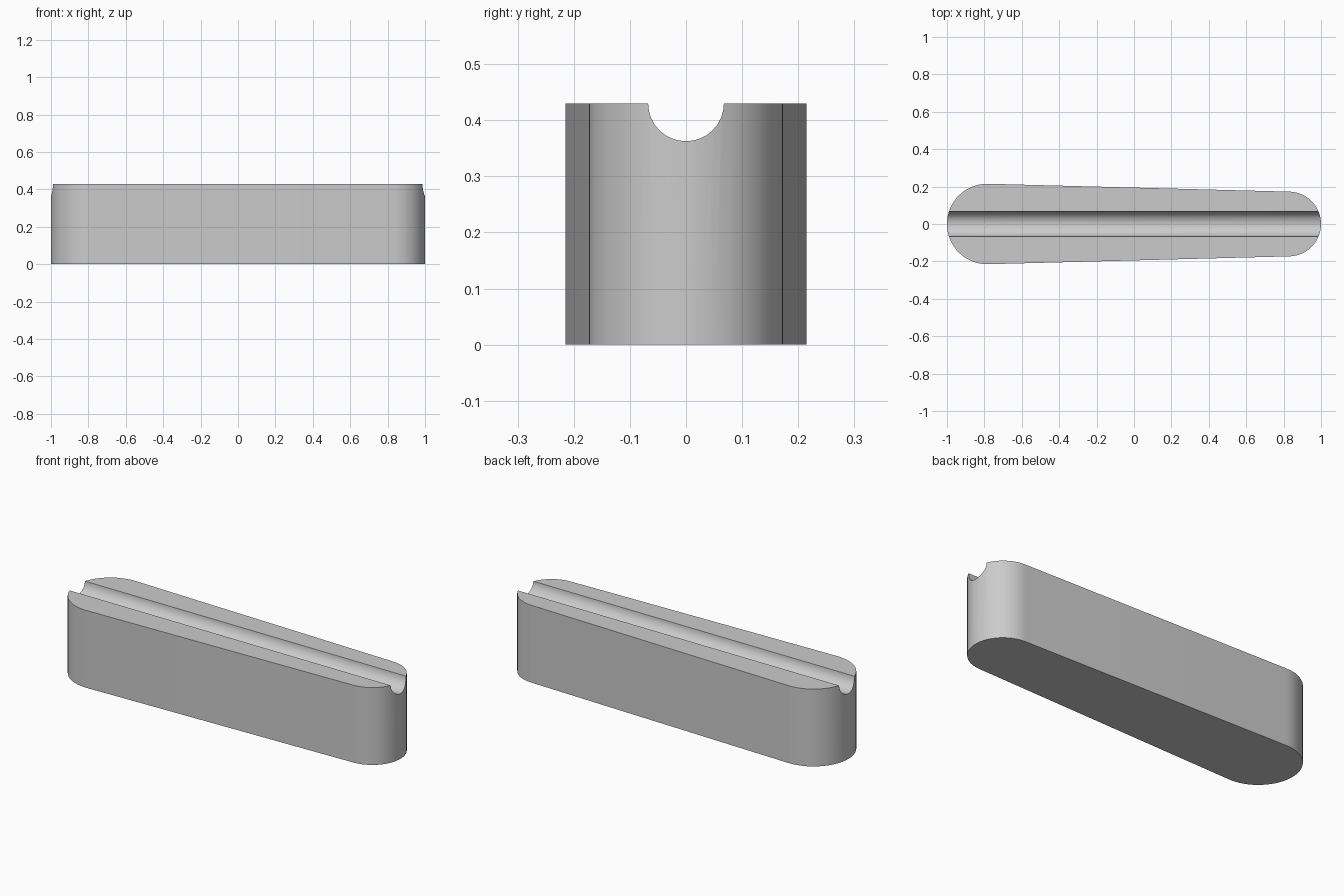
import bpy
import bmesh
from math import asin, cos, pi, sin, radians

HEIGHT = 0.43
BIG_R, SMALL_R = 0.215, 0.173      # rounded end radii
GROOVE_R = 0.0675
STEPS = 32

cube = bpy.data.objects.get("Cube")
if cube:
    bpy.data.objects.remove(cube, do_unlink=True)

grey = bpy.data.materials.new("plain grey")
grey.use_nodes = True
colour = (0.6, 0.6, 0.6, 1)
grey.diffuse_color = colour
grey.node_tree.nodes["Principled BSDF"].inputs["Base Color"].default_value = colour


def arc(cx, cy, r, start, end):
    """Points along a circular arc."""
    angles = [start + (end - start) * i / STEPS for i in range(STEPS + 1)]
    return [(cx + r * cos(a), cy + r * sin(a)) for a in angles]


def prism(name, points, to_3d, offset):
    """Extrude a closed outline into a solid."""
    bm = bmesh.new()
    face = bm.faces.new([bm.verts.new(to_3d(*p)) for p in points])
    new = bmesh.ops.extrude_face_region(bm, geom=[face])["geom"]
    bmesh.ops.translate(bm, vec=offset,
                        verts=[v for v in new if isinstance(v, bmesh.types.BMVert)])
    bmesh.ops.recalc_face_normals(bm, faces=bm.faces)
    mesh = bpy.data.meshes.new(name)
    bm.to_mesh(mesh)
    bm.free()
    mesh.materials.append(grey)
    obj = bpy.data.objects.new(name, mesh)
    bpy.context.collection.objects.link(obj)
    return obj


# Tapered block: two round ends joined by tangent sides
big_x, small_x = BIG_R - 1, 1 - SMALL_R
tilt = pi / 2 - asin((BIG_R - SMALL_R) / (small_x - big_x))
outline = (arc(small_x, 0, SMALL_R, -tilt, tilt)
           + arc(big_x, 0, BIG_R, tilt, 2 * pi - tilt))
block = prism("tapered_block", outline, lambda x, y: (x, y, 0), (0, 0, HEIGHT))

# Half-round groove along the top
cutter = prism("groove_cutter", arc(0, HEIGHT, GROOVE_R, 0, 2 * pi)[:-1],
               lambda y, z: (-1.2, y, z), (2.4, 0, 0))
cut = block.modifiers.new("groove", "BOOLEAN")
cut.operation = "DIFFERENCE"
cut.solver = "EXACT"
cut.object = cutter
bpy.ops.object.select_all(action="DESELECT")
bpy.context.view_layer.objects.active = block
block.select_set(True)
bpy.ops.object.modifier_apply(modifier=cut.name)
bpy.data.objects.remove(cutter, do_unlink=True)

bpy.ops.object.shade_smooth_by_angle(angle=radians(30))
